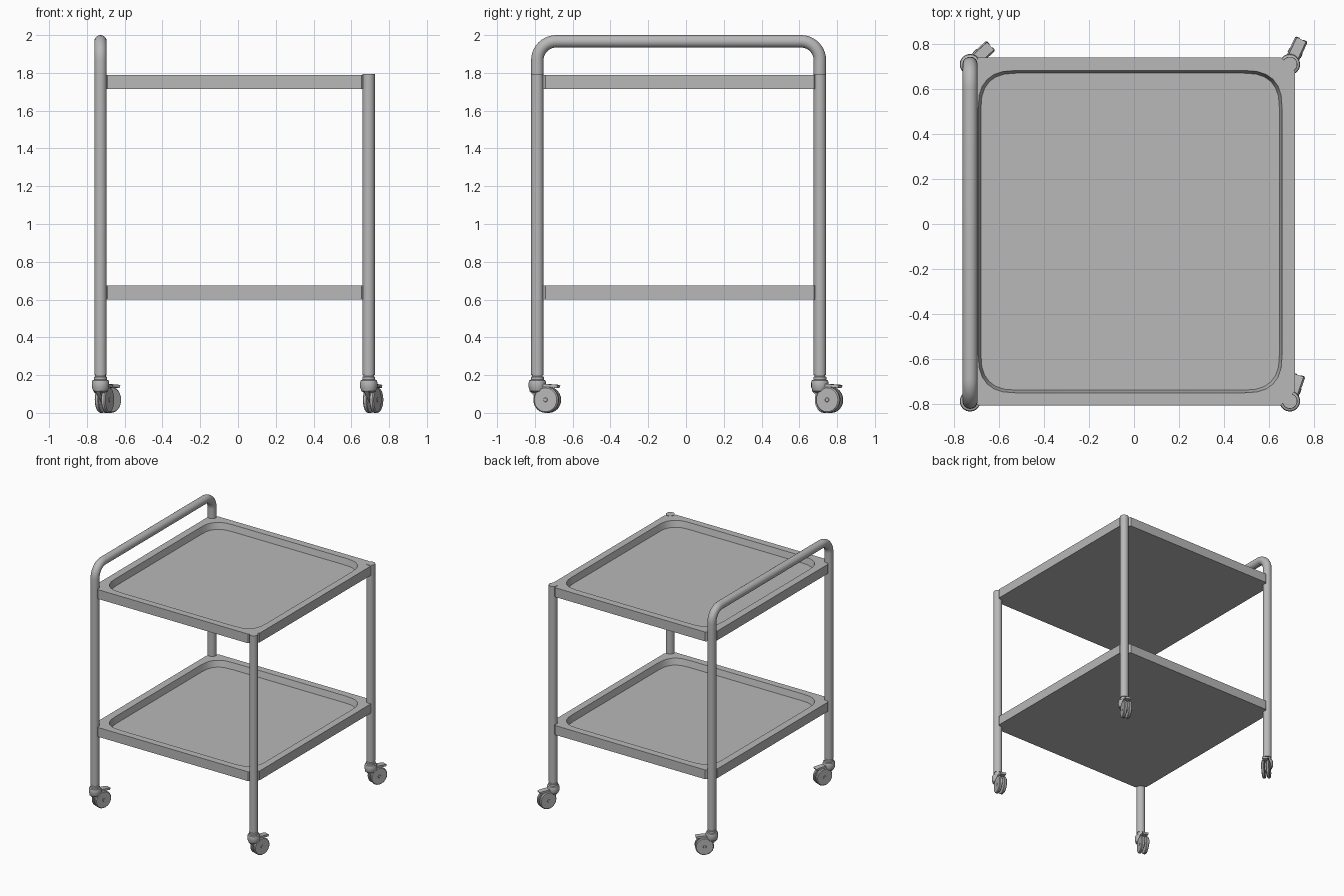
import bpy, bmesh, math
from mathutils import Matrix, Vector

cube = bpy.data.objects.get("Cube")
if cube:
    bpy.data.objects.remove(cube, do_unlink=True)

steel = bpy.data.materials.new("brushed grey")
steel.use_nodes = True
GREY = (0.48, 0.48, 0.48, 1)
steel.diffuse_color = GREY
steel.node_tree.nodes["Principled BSDF"].inputs["Base Color"].default_value = GREY

LEFT, RIGHT, FRONT, BACK = 0.692, -0.728, -0.787, 0.709   # post axes
TUBE = 0.033
RIM_TOP = 1.79


def finish(name, bm, matrix=None, angle=35):
    """Turn a bmesh into a named, shaded object."""
    bmesh.ops.recalc_face_normals(bm, faces=bm.faces[:])
    mesh = bpy.data.meshes.new(name)
    bm.to_mesh(mesh)
    bm.free()
    if matrix:
        mesh.transform(matrix)
    mesh.materials.append(steel)
    obj = bpy.data.objects.new(name, mesh)
    bpy.context.collection.objects.link(obj)
    bpy.ops.object.select_all(action='DESELECT')
    obj.select_set(True)
    bpy.context.view_layer.objects.active = obj
    bpy.ops.object.shade_smooth_by_angle(angle=math.radians(angle))
    return obj


def loft(bm, rings, cap_start=True, cap_end=True):
    """Skin a list of equal-sized closed rings of points."""
    loops = [[bm.verts.new(p) for p in ring] for ring in rings]
    for a, b in zip(loops, loops[1:]):
        for i in range(len(a)):
            j = (i + 1) % len(a)
            bm.faces.new((a[i], a[j], b[j], b[i]))
    if cap_start:
        bm.faces.new(loops[0])
    if cap_end:
        bm.faces.new(loops[-1])
    return loops


def lathe(name, profile, matrix, sides=24):
    bm = bmesh.new()
    steps = [math.tau * i / sides for i in range(sides)]
    loft(bm, [[(r * math.cos(a), r * math.sin(a), z) for a in steps]
              for r, z in profile])
    return finish(name, bm, matrix)


def extrude_profile(name, profile, width, matrix):
    """Extrude a side outline (u, z) symmetrically across its width."""
    bm = bmesh.new()
    loft(bm, [[(u, side * width / 2, z) for u, z in profile] for side in (-1, 1)])
    return finish(name, bm, matrix)


def rounded_outline(x0, x1, y0, y1, r, z, power=2.6, steps=6):
    """Soft rectangle with superelliptic corners."""
    points = []
    for sx, sy, flip in ((1, 1, 0), (-1, 1, 1), (-1, -1, 0), (1, -1, 1)):
        cx = x1 - r if sx > 0 else x0 + r
        cy = y1 - r if sy > 0 else y0 + r
        for i in range(steps + 1):
            t = (steps - i if flip else i) / steps * math.pi / 2
            points.append((cx + sx * r * max(math.cos(t), 0) ** (2 / power),
                           cy + sy * r * max(math.sin(t), 0) ** (2 / power), z))
    return points


def tray(name, top):
    bm = bmesh.new()
    x0, x1, y0, y1, c = -0.752, 0.715, -0.806, 0.74, 0.062
    # Outer walls with cut corners that die into the posts
    outline = [(x1, y0 + c), (x1, y1 - c), (x1 - c, y1), (x0 + c, y1),
               (x0, y1 - c), (x0, y0 + c), (x0 + c, y0), (x1 - c, y0)]
    outer = loft(bm, [[(x, y, z) for x, y in outline] for z in (top - 0.075, top)],
                 cap_end=False)[-1]
    # Sunken floor with sloping soft-cornered walls
    inner = loft(bm, [
        rounded_outline(-0.692, 0.658, -0.75, 0.682, 0.17, top),
        rounded_outline(-0.680, 0.646, -0.738, 0.670, 0.16, top - 0.05)],
        cap_start=False)[0]
    # Flat rim between the two loops
    edges = [bm.edges.get((loop[i - 1], loop[i]))
             for loop in (outer, inner) for i in range(len(loop))]
    bmesh.ops.triangle_fill(bm, edges=edges, use_beauty=True)
    return finish(name, bm, angle=30)


def caster(label, x, y, degrees):
    """Twin-wheel swivel caster trailing toward the given heading."""
    place = Matrix.Translation((x, y, 0)) @ Matrix.Rotation(math.radians(degrees), 4, 'Z')
    lathe(label + "_caster_swivel",
          [(0.028, 0.205), (0.028, 0.194), (0.034, 0.19), (0.034, 0.176),
           (0.043, 0.172), (0.046, 0.16), (0.046, 0.135), (0.038, 0.115),
           (0.022, 0.105)], place)
    extrude_profile(label + "_caster_fork",
                    [(-0.04, 0.15), (-0.04, 0.115), (-0.015, 0.09), (0.04, 0.05),
                     (0.07, 0.055), (0.075, 0.08), (0.05, 0.135), (0.03, 0.16)],
                    0.024, place)
    extrude_profile(label + "_caster_brake_pedal",
                    [(0.02, 0.135), (0.07, 0.137), (0.115, 0.132), (0.122, 0.145),
                     (0.105, 0.15), (0.02, 0.154)], 0.046, place)
    for side, word in ((-1, "outer"), (1, "inner")):
        axle = place @ Matrix.Translation((0.056, 0, 0.069)) \
            @ Matrix.Rotation(-side * math.pi / 2, 4, 'X')
        lathe(f"{label}_caster_{word}_wheel",
              [(0.066, 0.008), (0.069, 0.011), (0.069, 0.024), (0.063, 0.03),
               (0.012, 0.03), (0.010, 0.032)], axle)


# Shelves
tray("upper_tray", RIM_TOP)
tray("lower_tray", 0.675)

# Posts and casters
for label, x, y, heading in (("front_left", LEFT, FRONT, 71),
                             ("back_left", LEFT, BACK, 65),
                             ("front_right", RIGHT, FRONT, 68),
                             ("back_right", RIGHT, BACK, 42)):
    top = RIM_TOP + (0.003 if x > 0 else 0)
    lathe(label + "_post", [(TUBE, 0.2), (TUBE, top)],
          Matrix.Translation((x, y, 0)))
    caster(label, x, y, heading)

# Push handle: a bent tube rising from the two right-hand posts
bend, crown = 0.10, 2 - TUBE
path = [(FRONT, RIM_TOP, 0)]
for cy, start in ((FRONT + bend, math.pi), (BACK - bend, math.pi / 2)):
    for i in range(11):
        a = start - i / 10 * math.pi / 2
        path.append((cy + bend * math.cos(a), crown - bend + bend * math.sin(a),
                     math.pi - a))
path.append((BACK, RIM_TOP, math.pi))
bm = bmesh.new()
rings = []
for y, z, turn in path:
    across = Vector((0, -math.cos(turn), math.sin(turn)))
    rings.append([Vector((RIGHT, y, z)) + TUBE * (
        Vector((math.cos(t), 0, 0)) + across * math.sin(t))
        for t in (math.tau * k / 24 for k in range(24))])
loft(bm, rings)
finish("push_handle", bm)
